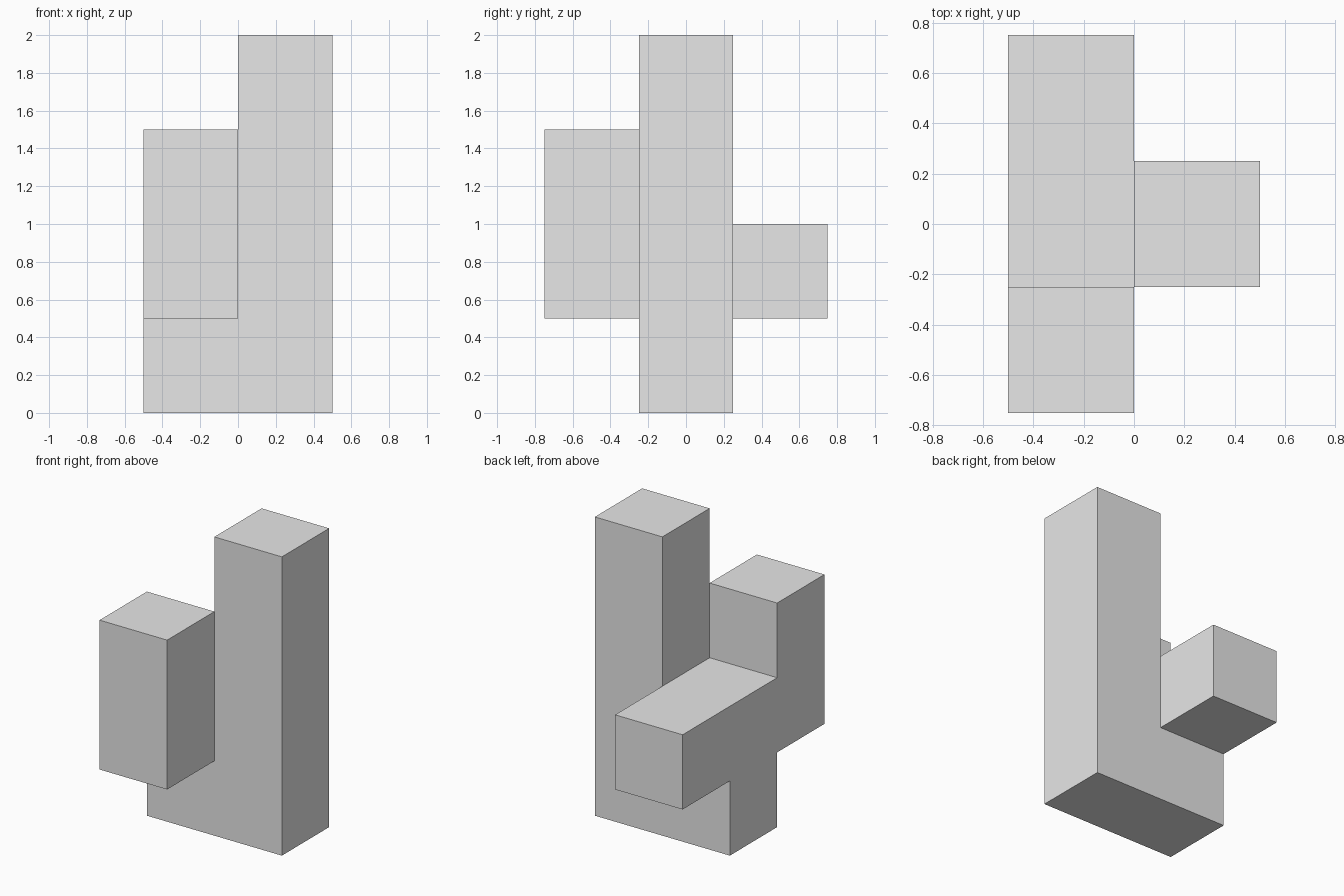
import bpy
import bmesh
from math import radians
from mathutils import Vector

default_cube = bpy.data.objects.get("Cube")
if default_cube:
    bpy.data.objects.remove(default_cube, do_unlink=True)

UNIT = 0.5
ORIGIN = Vector((-0.25, 0.0, 0.25))   # centre of the cell at grid (0, 0, 0)

grey = bpy.data.materials.new("light grey")
grey.use_nodes = True
grey.diffuse_color = (0.8, 0.8, 0.8, 1)
grey.node_tree.nodes["Principled BSDF"].inputs["Base Color"].default_value = (0.8, 0.8, 0.8, 1)


def run(start, step, count):
    """Row of grid cells from start along step."""
    return {tuple(s + i * d for s, d in zip(start, step)) for i in range(count)}


# Grid cells of the piece
column = run((1, 0, 0), (0, 0, 1), 4)
foot = run((0, 0, 0), (1, 0, 0), 1)
arm = run((0, -1, 1), (0, 1, 0), 3)
raised_end = run((0, -1, 2), (0, 0, 1), 1)
cells = column | foot | arm | raised_end

# Skin only the exposed sides of the cells
bm = bmesh.new()
corners = {}


def corner(position):
    key = tuple(round(c, 3) for c in position)
    if key not in corners:
        corners[key] = bm.verts.new(key)
    return corners[key]


for cell in sorted(cells):
    centre = ORIGIN + Vector(cell) * UNIT
    for axis in range(3):
        for sign in (-1, 1):
            normal = Vector((0, 0, 0))
            normal[axis] = sign
            if tuple(int(c + n) for c, n in zip(cell, normal)) in cells:
                continue
            u = Vector((0, 0, 0))
            u[(axis + 1) % 3] = 1
            v = normal.cross(u)
            bm.faces.new([corner(centre + (normal + a * u + b * v) * UNIT / 2)
                          for a, b in ((-1, -1), (1, -1), (1, 1), (-1, 1))])

# Merge coplanar squares into clean flat sides
bmesh.ops.dissolve_limit(bm, angle_limit=radians(1), verts=bm.verts[:], edges=bm.edges[:])

mesh = bpy.data.meshes.new("interlocking_block_piece")
bm.to_mesh(mesh)
bm.free()
mesh.materials.append(grey)
piece = bpy.data.objects.new("interlocking_block_piece", mesh)
bpy.context.collection.objects.link(piece)
